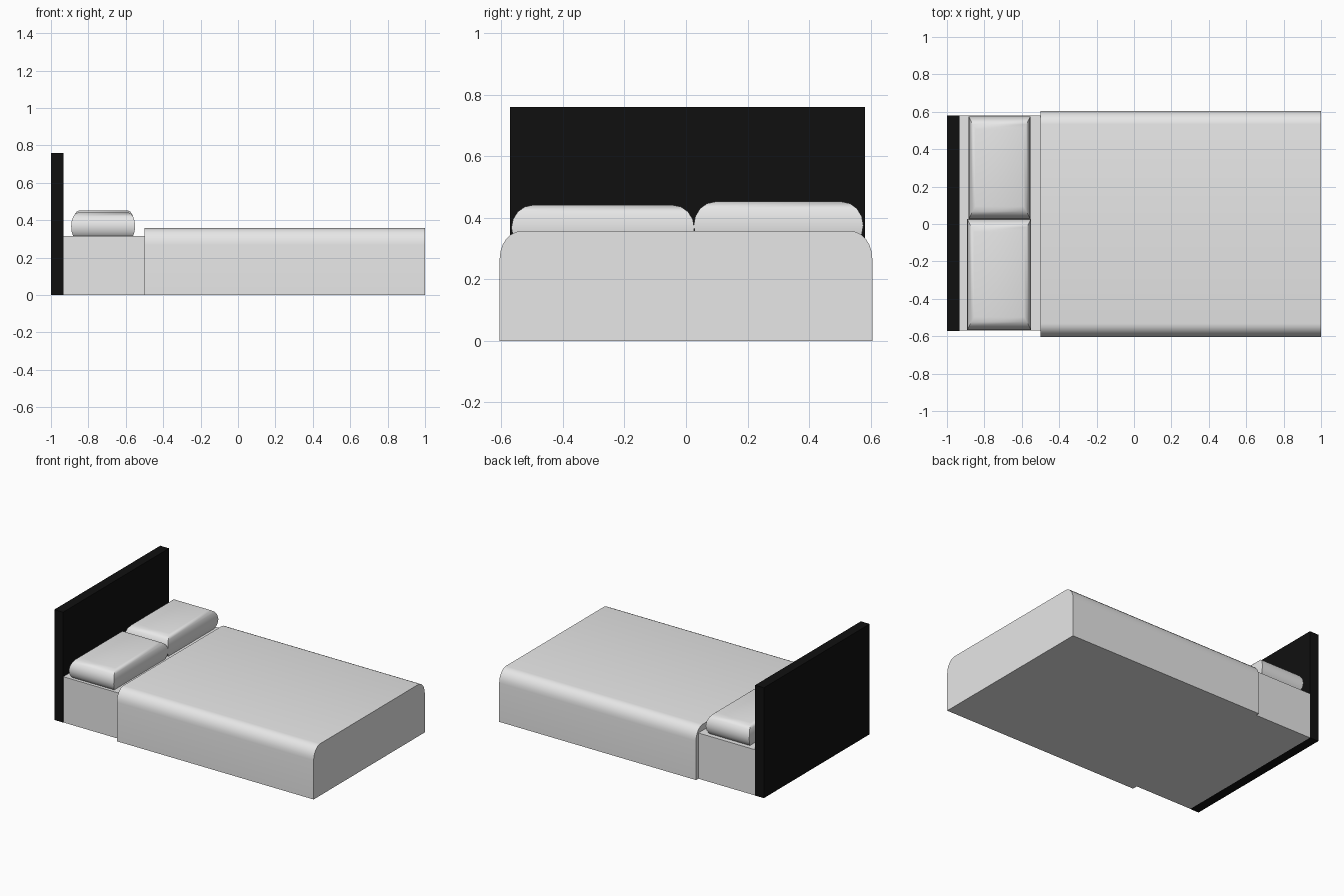
import bpy, bmesh, math

if "Cube" in bpy.data.objects:
    bpy.data.objects.remove(bpy.data.objects["Cube"])


def material(name, value):
    m = bpy.data.materials.new(name)
    m.diffuse_color = (value, value, value, 1)
    m.use_nodes = True
    m.node_tree.nodes["Principled BSDF"].inputs["Base Color"].default_value = m.diffuse_color
    return m


linen = material("light grey linen", 0.8)
black = material("black board", 0.005)


def finish(name, bm, mat, smooth=False):
    bmesh.ops.recalc_face_normals(bm, faces=bm.faces[:])
    mesh = bpy.data.meshes.new(name)
    bm.to_mesh(mesh)
    bm.free()
    mesh.materials.append(mat)
    ob = bpy.data.objects.new(name, mesh)
    bpy.context.collection.objects.link(ob)
    if smooth:
        bpy.ops.object.select_all(action='DESELECT')
        bpy.context.view_layer.objects.active = ob
        ob.select_set(True)
        bpy.ops.object.shade_smooth_by_angle(angle=math.radians(35))
    return ob


def skin(bm, rings):
    """Bridge closed rings of points and cap both ends."""
    vs = [[bm.verts.new(p) for p in r] for r in rings]
    n = len(vs[0])
    for a, b in zip(vs, vs[1:]):
        for i in range(n):
            j = (i + 1) % n
            bm.faces.new((a[i], a[j], b[j], b[i]))
    bm.faces.new(vs[0])
    bm.faces.new(vs[-1])


def rect(x0, x1, y0, y1, z):
    return [(x0, y0, z), (x1, y0, z), (x1, y1, z), (x0, y1, z)]


def box(name, x0, x1, y0, y1, z1, mat):
    bm = bmesh.new()
    skin(bm, [rect(x0, x1, y0, y1, 0), rect(x0, x1, y0, y1, z1)])
    return finish(name, bm, mat)


def pillow(name, x0, x1, y0, y1, zmid, h):
    # Stacked rectangles, inset along an elliptical arc
    bm = bmesh.new()
    rings = []
    for k in range(-3, 5):
        t = math.radians(22.5 * k)
        c = 1 - math.cos(t)
        dx, dy = 0.037 * c, 0.07 * c
        rings.append(rect(x0 + dx, x1 - dx, y0 + dy, y1 - dy, zmid + h * math.sin(t)))
    skin(bm, rings)
    return finish(name, bm, linen, True)


# Headboard and mattress
box("headboard", -1, -0.933, -0.571, 0.581, 0.76, black)
box("mattress", -0.933, -0.49, -0.569, 0.58, 0.315, linen)

# Blanket: rounded profile swept along x
half = [(0.605, 0)]
for k in range(7):
    t = math.radians(15 * k)
    half.append((0.533 + 0.072 * math.cos(t), 0.268 + 0.089 * math.sin(t)))
profile = half + [(-y, z) for y, z in reversed(half)]
bm = bmesh.new()
skin(bm, [[(x, y, z) for y, z in profile] for x in (-0.5, 1)])
finish("blanket", bm, linen, True)

# Two pillows
pillow("near_pillow", -0.892, -0.55, -0.567, 0.027, 0.367, 0.074)
pillow("far_pillow", -0.885, -0.553, 0.025, 0.576, 0.375, 0.077)
